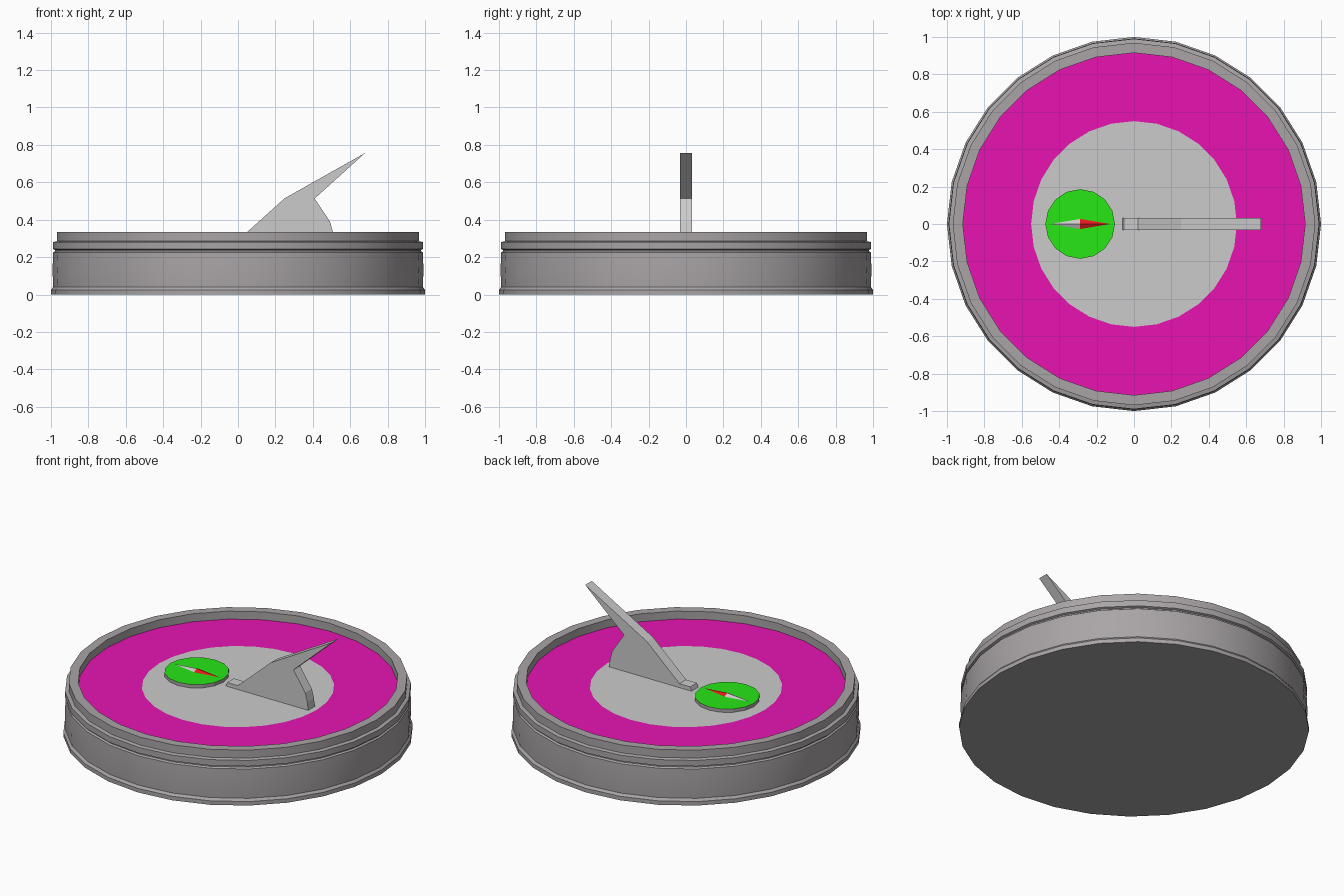
import bpy, bmesh
from math import cos, sin, tau, radians

if "Cube" in bpy.data.objects:
    bpy.data.objects.remove(bpy.data.objects["Cube"])


def material(name, rgb):
    m = bpy.data.materials.new(name)
    m.diffuse_color = (*rgb, 1)
    m.use_nodes = True
    m.node_tree.nodes["Principled BSDF"].inputs["Base Color"].default_value = m.diffuse_color
    return m


metal = material("dark_metal", (0.40, 0.375, 0.385))
magenta = material("magenta", (0.8, 0.007, 0.45))
green = material("green", (0.02, 0.8, 0.008))
red = material("red", (0.8, 0.01, 0.01))
pale = material("pale_grey", (0.8, 0.8, 0.8))


def finish(name, bm, mats, smooth=False):
    mesh = bpy.data.meshes.new(name)
    bm.to_mesh(mesh)
    bm.free()
    ob = bpy.data.objects.new(name, mesh)
    bpy.context.collection.objects.link(ob)
    for m in mats:
        mesh.materials.append(m)
    if smooth:
        bpy.ops.object.select_all(action='DESELECT')
        ob.select_set(True)
        bpy.context.view_layer.objects.active = ob
        bpy.ops.object.shade_smooth_by_angle(angle=radians(30))
    return ob


def lathe(name, profile, sides, mats, slots=None, centre=0.0, smooth=False):
    """Turn (radius, z) points about a vertical axis; slots gives a material per band."""
    bm = bmesh.new()
    rings = []
    for r, z in profile:
        if r == 0:
            rings.append([bm.verts.new((centre, 0, z))] * sides)
        else:
            rings.append([bm.verts.new((centre + r * cos(tau * j / sides),
                                        r * sin(tau * j / sides), z)) for j in range(sides)])
    for i, (a, b) in enumerate(zip(rings, rings[1:])):
        for j in range(sides):
            k = (j + 1) % sides
            corners = list(dict.fromkeys((a[j], a[k], b[k], b[j])))
            bm.faces.new(corners).material_index = slots[i] if slots else 0
    return finish(name, bm, mats, smooth)


DIAL_Z = 0.285

# round case with foot lip, groove and raised rim
lathe("case", [(0, 0), (1, 0), (1, 0.025), (0.988, 0.04), (0.992, 0.13), (0.988, 0.225),
               (0.978, 0.232), (0.978, 0.238), (0.99, 0.243), (0.99, 0.28), (0.969, 0.285),
               (0.969, 0.335), (0.915, 0.335), (0.915, DIAL_Z)], 28, [metal], smooth=True)

# dial face: magenta ring around a grey centre
lathe("dial", [(0.915, DIAL_Z), (0.55, DIAL_Z), (0, DIAL_Z)], 28, [magenta, pale], [0, 1])

# compass disc
CX, CZ = -0.288, 0.306
lathe("compass", [(0.186, DIAL_Z), (0.186, CZ), (0, CZ)], 16, [metal, green], [0, 1], CX)

# compass needle: two ridged halves
for name, d, mat in (("needle_south", -1, pale), ("needle_north", 1, red)):
    bm = bmesh.new()
    tip, left, right, ridge = [bm.verts.new(p) for p in (
        (CX + d * 0.16, 0, CZ + 0.003), (CX, 0.027, CZ + 0.003),
        (CX, -0.027, CZ + 0.003), (CX, 0, CZ + 0.016))]
    for f in ((tip, left, ridge), (tip, ridge, right), (tip, right, left), (left, right, ridge)):
        bm.faces.new(f)
    bmesh.ops.recalc_face_normals(bm, faces=bm.faces)
    finish(name, bm, [mat])

# gnomon: side profile extruded across y
profile = [(-0.062, DIAL_Z), (-0.053, 0.31), (0.022, 0.31), (0.25, 0.515), (0.68, 0.757),
           (0.41, 0.513), (0.492, 0.39), (0.507, 0.335), (0.513, DIAL_Z)]
bm = bmesh.new()
side = bm.faces.new([bm.verts.new((x, -0.033, z)) for x, z in profile])
new = bmesh.ops.extrude_face_region(bm, geom=[side], use_keep_orig=True)["geom"]
bmesh.ops.translate(bm, vec=(0, 0.066, 0),
                    verts=[g for g in new if isinstance(g, bmesh.types.BMVert)])
bmesh.ops.recalc_face_normals(bm, faces=bm.faces)
finish("gnomon", bm, [])
